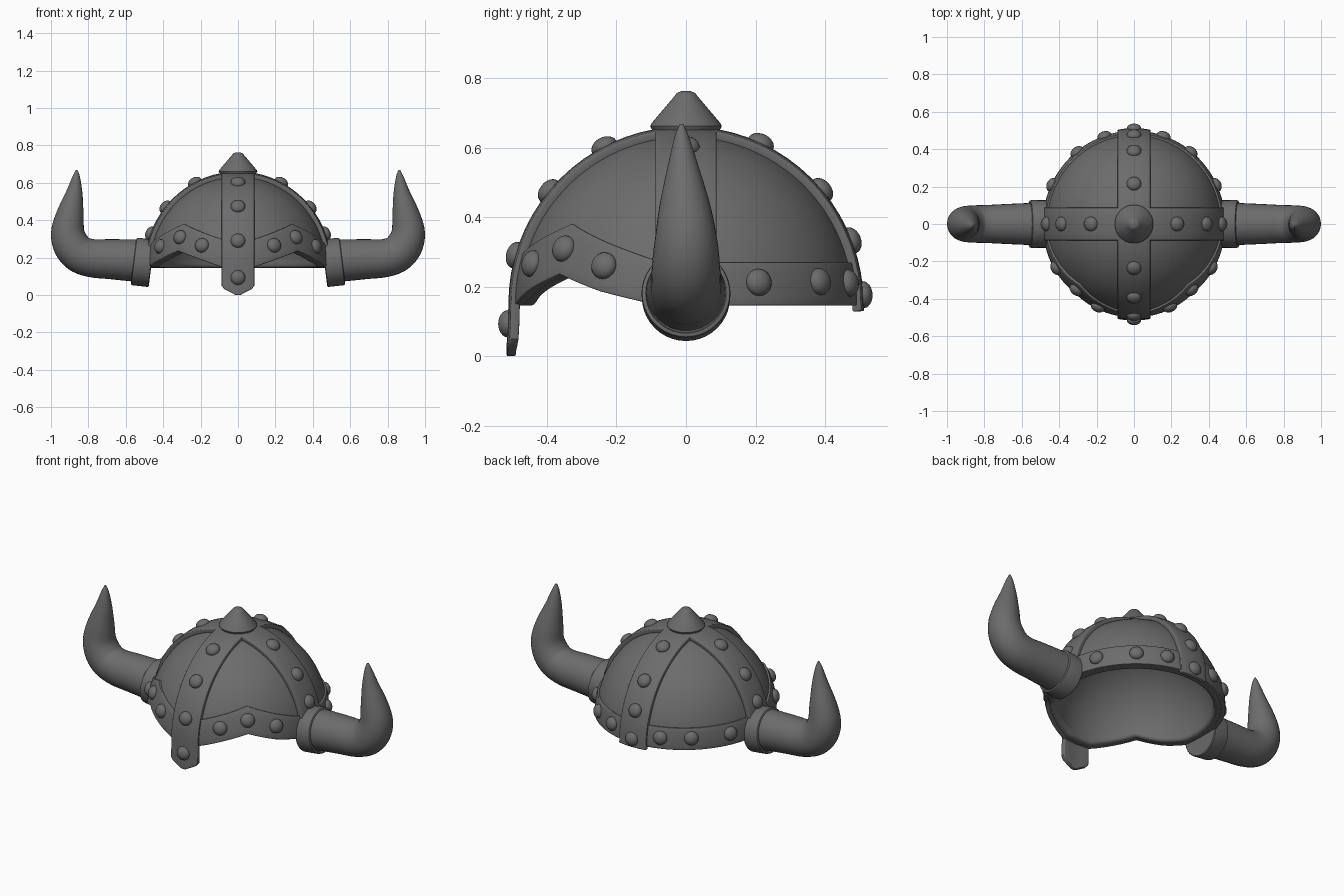
import bpy, bmesh
from math import sin, cos, asin, radians, pi, sqrt
from mathutils import Vector, Matrix

if "Cube" in bpy.data.objects:
    bpy.data.objects.remove(bpy.data.objects["Cube"])

CZ, SX = 0.15, 0.979          # dome centre height, sideways squash
MID = Vector((0, 0, CZ))
IRON = bpy.data.materials.new("dark_iron")
IRON.diffuse_color = (.15, .15, .15, 1)
IRON.use_nodes = True
IRON.node_tree.nodes["Principled BSDF"].inputs["Base Color"].default_value = IRON.diffuse_color


def finish(name, bm, thick=0, mirror=False, bevel=0):
    me = bpy.data.meshes.new(name)
    bm.to_mesh(me)
    bm.free()
    me.materials.append(IRON)
    ob = bpy.data.objects.new(name, me)
    bpy.context.collection.objects.link(ob)
    if thick:
        m = ob.modifiers.new("thickness", 'SOLIDIFY')
        m.thickness, m.offset = thick, -1
    if bevel:
        m = ob.modifiers.new("soft_edge", 'BEVEL')
        m.width, m.segments, m.limit_method = bevel, 3, 'ANGLE'
        m.angle_limit = radians(40)
    if mirror:
        ob.modifiers.new("mirror", 'MIRROR')
    return ob


def grid(rows, closed=False, caps=False):
    """Skin rows of points with quads."""
    bm = bmesh.new()
    vs = [[bm.verts.new(p) for p in r] for r in rows]
    n = len(rows[0])
    for a, b in zip(vs, vs[1:]):
        for i in range(n if closed else n - 1):
            j = (i + 1) % n
            bm.faces.new((a[i], a[j], b[j], b[i]))
    if caps:
        bm.faces.new(vs[0][::-1])
        bm.faces.new(vs[-1])
    bmesh.ops.remove_doubles(bm, verts=bm.verts, dist=1e-5)
    bm.normal_update()
    if caps:
        bmesh.ops.recalc_face_normals(bm, faces=bm.faces)
    else:
        # open skins face away from the dome centre
        if sum(f.normal.dot(f.calc_center_median() - MID) for f in bm.faces) < 0:
            bmesh.ops.reverse_faces(bm, faces=bm.faces)
    return bm


def lerp(pts, a):
    for (x0, y0), (x1, y1) in zip(pts, pts[1:]):
        if a <= x1:
            return y0 + (y1 - y0) * (a - x0) / (x1 - x0)
    return pts[-1][1]


# brim heights by angle from the front (brow arches at 42 degrees)
LOW = [(0, .146), (9, .146), (27, .197), (42, .236), (60, .187), (78, .151), (90, .146), (180, .146)]
HIGH = [(0, .285), (9, .295), (42, .382), (60, .33), (78, .28), (90, .27), (180, .27)]
AZ = range(0, 360, 3)


def side(a):
    return min(a, 360 - a)


def on_dome(R, az, el):
    return Vector((SX * R * cos(el) * sin(radians(az)), -R * cos(el) * cos(radians(az)), CZ + R * sin(el)))


def elev(z, R):
    return asin((z - CZ) / R)


# dome shell
R = .488
rows = []
for k in range(25):
    row = []
    for a in AZ:
        e0 = elev(lerp(LOW, side(a)), R)
        row.append(on_dome(R, a, e0 + (pi / 2 - e0) * k / 24))
    rows.append(row)
finish("dome", grid(rows, closed=True), thick=.053, bevel=.018)

# brow band
R = .499
rows = []
for k in range(6):
    row = []
    for a in AZ:
        lo, hi = lerp(LOW, side(a)), lerp(HIGH, side(a))
        row.append(on_dome(R, a, elev(lo + (hi - lo) * k / 5, R)))
    rows.append(row)
finish("brow_band", grid(rows, closed=True), thick=.028, bevel=.004)

# crossing straps; the front one runs down into the nose guard
R, W = .511, .088
COLS = [-1, -.5, 0, .5, 1]


def arc_row(t, across_x):
    row = []
    for c in COLS:
        w = c * W
        if across_x:
            rho = sqrt(R * R - (w / SX) ** 2)
            row.append((w, rho * sin(t), CZ + rho * cos(t)))
        else:
            rho = sqrt(R * R - w * w)
            row.append((SX * rho * sin(t), w, CZ + rho * cos(t)))
    return row


def drop_row(z, y, w):
    return [(c * w, y * sqrt(R * R - (c * w / SX) ** 2) / R, z) for c in COLS]


angles = [radians(90 - 5 * i) for i in range(37)]
rows = [drop_row(.13, R + .002, W)] + [arc_row(t, True) for t in angles]
for z, y, w in [(.1, .512, W), (.05, .515, W), (.033, .516, .075), (.012, .516, .035), (0, .516, .012)]:
    rows.append(drop_row(z, -y, w))
finish("nose_guard_strap", grid(rows), thick=.026, bevel=.005)
finish("side_strap", grid([arc_row(t, False) for t in angles]), thick=.026, bevel=.005)


# swept round parts in the xz plane
def sweep(path, n=32, axis=None):
    P = [Vector((x, y, z)) for x, y, z, r in path]
    rows = []
    for i, p in enumerate(P):
        t = axis or (P[min(i + 1, len(P) - 1)] - P[max(i - 1, 0)])
        t = Vector((t.x, 0, t.z)).normalized()
        u, v = Vector((0, 1, 0)), Vector((-t.z, 0, t.x))
        r = path[i][3]
        rows.append([p + u * r * cos(2 * pi * k / n) + v * r * sin(2 * pi * k / n) for k in range(n)])
    return grid(rows, closed=True, caps=True)


def smooth_path(pts, steps=5):
    out = []
    P = [Vector(p) for p in pts]
    P = [2 * P[0] - P[1]] + P + [2 * P[-1] - P[-2]]
    for a, b, c, d in zip(P, P[1:], P[2:], P[3:]):
        for s in range(steps):
            t = s / steps
            out.append(.5 * (2 * b + (c - a) * t + (2 * a - 5 * b + 4 * c - d) * t ** 2
                             + (3 * b - a - 3 * c + d) * t ** 3))
    return out + [P[-2]]


# horns
horn = [(.50, 0, .182, .115), (.68, 0, .192, .107), (.78, 0, .197, .102), (.85, 0, .221, .100),
        (.893, 0, .272, .097), (.910, 0, .34, .089), (.897, -.003, .434, .073),
        (.876, -.008, .54, .046), (.865, -.012, .63, .021), (.862, -.013, .668, .005)]
finish("horns", sweep(smooth_path(horn)), mirror=True)

# horn cuffs
ax = Vector((.992, 0, .122))
cuff = []
for s, r in [(0, .122), (.004, .127), (.086, .128), (.094, .126), (.097, .121), (.097, .116), (.085, .112)]:
    p = Vector((.462, 0, .169)) + ax * s
    cuff.append((p.x, p.y, p.z, r))
finish("horn_cuffs", sweep(cuff, 40, ax), mirror=True)

# crown cap
cap = [(0, 0, .64, .09), (0, 0, .655, .1), (0, 0, .662, .103), (0, 0, .67, .099), (0, 0, .71, .065),
       (0, 0, .748, .033), (0, 0, .757, .026), (0, 0, .762, .014)]
finish("crown_cap", sweep(cap, 40, Vector((0, 0, 1))))

# rivets
spots = [Vector((0, -.513, .093))]
for t in (27.5, 50.5, 74):
    spots.append(on_dome(.51, 0, radians(90 - t)))
for t in (25, 50, 69, 87):
    spots.append(on_dome(.51, 180, radians(90 - t)))
for sgn in (1, -1):
    for t in (27.5, 51, 69.5):
        spots.append(on_dome(.51, 90 * sgn, radians(90 - t)))
    for az, z in [(24, .266), (42, .309), (61, .26), (115, .212), (141, .214), (161, .21)]:
        spots.append(on_dome(.499, az * sgn, elev(z, .499)))
bm = bmesh.new()
for p in spots:
    d = p - MID if p.z > CZ else Vector((0, -1, 0))
    M = Matrix.Translation(p) @ d.to_track_quat('Z', 'Y').to_matrix().to_4x4() @ Matrix.Diagonal((1, 1, .7, 1))
    bmesh.ops.create_uvsphere(bm, u_segments=20, v_segments=12, radius=.039, matrix=M)
finish("rivets", bm)

# bake modifiers and shade
bpy.ops.object.select_all(action='SELECT')
bpy.context.view_layer.objects.active = bpy.context.selected_objects[0]
bpy.ops.object.convert(target='MESH')
bpy.ops.object.shade_smooth_by_angle(angle=radians(35))
